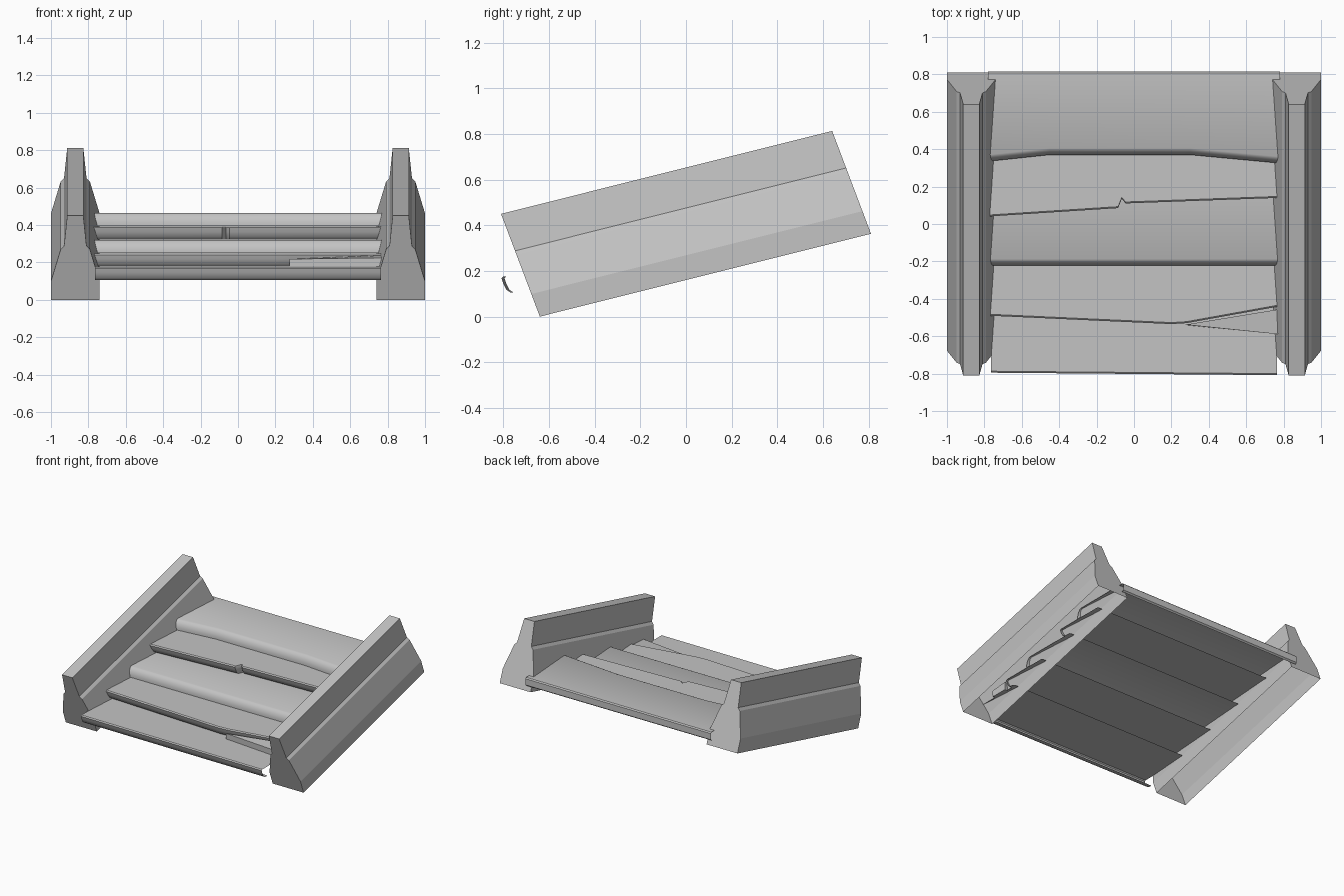
import bpy
import bmesh
from mathutils import Vector

if "Cube" in bpy.data.objects:
    bpy.data.objects.remove(bpy.data.objects["Cube"], do_unlink=True)

stone = bpy.data.materials.new("stone_grey")
stone.use_nodes = True
GREY = (0.55, 0.55, 0.55, 1)
stone.diffuse_color = GREY
stone.node_tree.nodes["Principled BSDF"].inputs["Base Color"].default_value = GREY


def finish(bm, name, smooth=False):
    mesh = bpy.data.meshes.new(name)
    bm.to_mesh(mesh)
    bm.free()
    mesh.materials.append(stone)
    obj = bpy.data.objects.new(name, mesh)
    bpy.context.collection.objects.link(obj)
    if smooth:
        bpy.ops.object.select_all(action="DESELECT")
        obj.select_set(True)
        bpy.context.view_layer.objects.active = obj
        bpy.ops.object.shade_smooth_by_angle(angle=0.6)
    return obj


def loft(bm, rows):
    """Skin neighbouring rows of points with quads and return the vertices."""
    grid = [[bm.verts.new(p) for p in row] for row in rows]
    for a, b in zip(grid, grid[1:]):
        for i in range(len(a) - 1):
            bm.faces.new((a[i], a[i + 1], b[i + 1], b[i]))
    return grid


# Sloping side rails: stepped section swept uphill, open underneath
SLOPE = Vector((0, 1.45, 0.363))
RISE = Vector((0, -0.17, 0.45))
FOOT = Vector((0, -0.64, 0))
HALF_SECTION = [(0.13, 0), (0.13, 0.22), (0.078, 0.6), (0.06, 0.64), (0.043, 1)]


def rail(name, side):
    section = HALF_SECTION + [(-w, t) for w, t in reversed(HALF_SECTION)]
    near = [FOOT + RISE * t + Vector((side * 0.87 + w, 0, 0)) for w, t in section]
    bm = bmesh.new()
    grid = loft(bm, [near, [p + SLOPE for p in near]])
    n = len(section)
    for row in grid:
        for i in range(n // 2 - 1):
            bm.faces.new((row[i], row[i + 1], row[n - 2 - i], row[n - 1 - i]))
    bmesh.ops.recalc_face_normals(bm, faces=bm.faces)
    finish(bm, name)


rail("left_rail", 1)
rail("right_rail", -1)

# Nose sections as (setback, height): undercut, or sloping forward at the foot
THICK = 0.07
UNDERCUT = [(0.07, 0), (0.04, 0), (0.022, 0.012), (0.008, 0.04), (0, 0.063), (0.008, THICK)]
SLOPED = [(0.03, 0), (0, 0), (0, 0.02), (0.008, 0.045), (0.022, 0.063), (0.035, THICK)]


def tread(name, z, edge, nose, back, closed=False):
    rows = [[(x, y + d, z + h) for x, y in edge] for d, h in nose]
    rows.append([(x, back, z + THICK) for x, y in edge])
    if closed:
        rows[-1] = [(x, back - 0.008, z + THICK) for x, y in edge]
        rows.append([(x, back, z + 0.062) for x, y in edge])
        rows.append([(x, back, z + 0.015) for x, y in edge])
        rows.append([(x, back - 0.012, z + 0.005) for x, y in edge])
    bm = bmesh.new()
    loft(bm, rows)
    finish(bm, name, True)


# Worn treads, from the lowest up, each a bent sheet open below
W = 0.78
tread("tread_1", 0.105, [(-0.765, -0.795), (0.765, -0.808)], UNDERCUT, -0.36)
tread("tread_2", 0.178, [(-W, -0.49), (0.2, -0.535), (0.28, -0.53), (W, -0.44)],
      UNDERCUT, -0.06)
tread("tread_3", 0.25, [(-W, -0.222), (W, -0.222)], SLOPED, 0.24)
tread("tread_4", 0.323, [(-W, 0.04), (-0.085, 0.085), (-0.065, 0.135),
                         (-0.045, 0.11), (W, 0.14)], UNDERCUT, 0.54)
tread("tread_5", 0.395, [(-W, 0.335), (-0.45, 0.37), (0.3, 0.37), (W, 0.325)],
      SLOPED, 0.815, True)

# Broken splinter lying at the end of the second tread
bm = bmesh.new()
low = [(0.275, -0.54, 0.178), (W, -0.585, 0.178), (W, -0.455, 0.178)]
high = [(0.275, -0.538, 0.218), (W, -0.59, 0.225), (W, -0.455, 0.238)]
a, b = loft(bm, [low, high])
bm.faces.new((a[2], a[0], b[0], b[2]))
bm.faces.new(b)
bm.faces.new(a[::-1])
bmesh.ops.recalc_face_normals(bm, faces=bm.faces)
finish(bm, "splinter")
